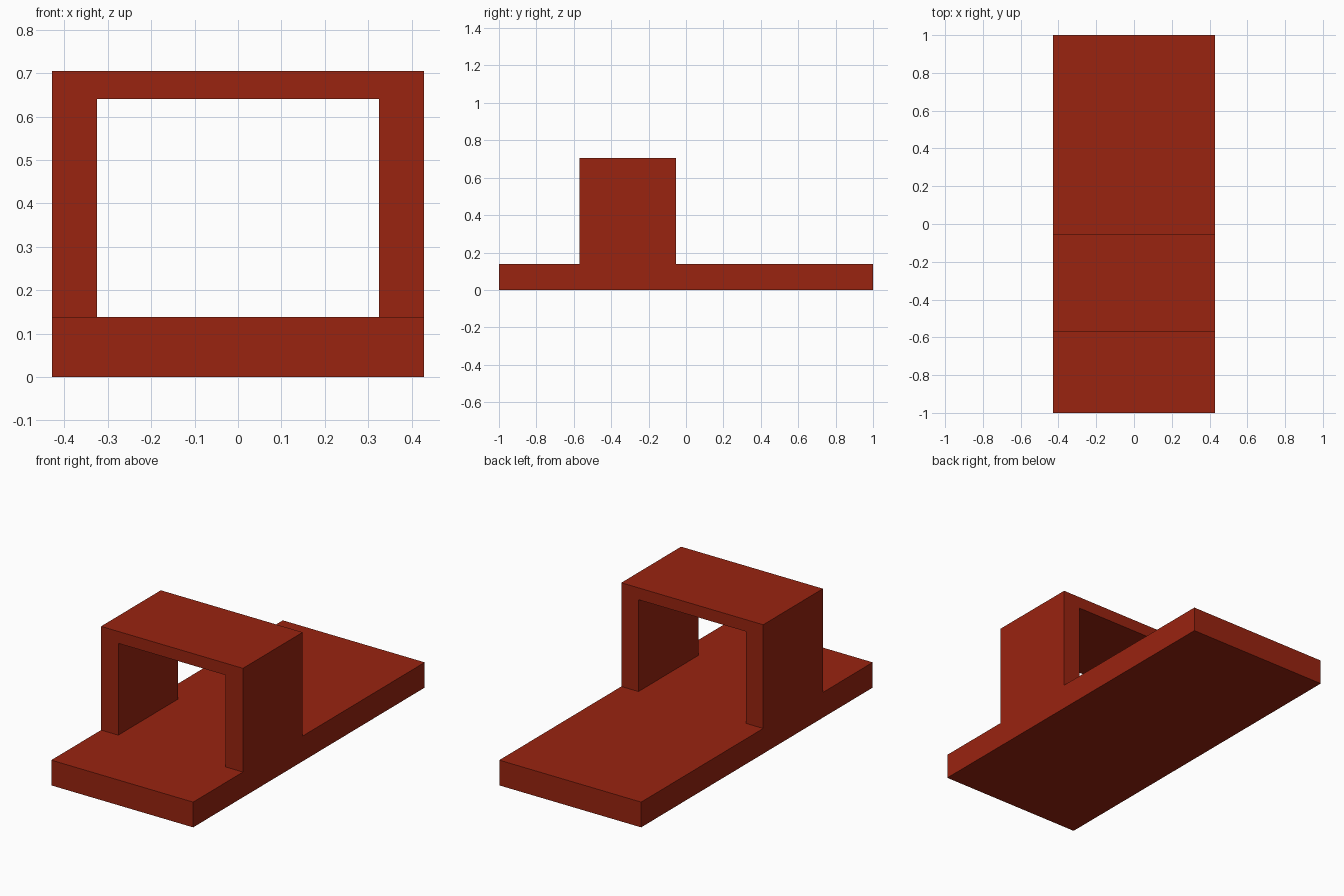
import bpy, bmesh
from mathutils import Vector

if "Cube" in bpy.data.objects:
    bpy.data.objects.remove(bpy.data.objects["Cube"])

HALF_W = 0.429      # half width of base and arch
BASE_TOP = 0.138
ARCH_TOP = 0.705
OPEN_HALF = 0.325   # half width of the opening
OPEN_TOP = 0.64

red = bpy.data.materials.new("brick red")
red.diffuse_color = (0.32, 0.017, 0.005, 1)
red.use_nodes = True
red.node_tree.nodes["Principled BSDF"].inputs["Base Color"].default_value = red.diffuse_color


def extrude_profile(name, profile, y0, y1):
    """Extrude an XZ outline from y0 to y1."""
    bm = bmesh.new()
    face = bm.faces.new([bm.verts.new((x, y0, z)) for x, z in profile])
    ext = bmesh.ops.extrude_face_region(bm, geom=[face])
    moved = [v for v in ext["geom"] if isinstance(v, bmesh.types.BMVert)]
    bmesh.ops.translate(bm, verts=moved, vec=Vector((0, y1 - y0, 0)))
    bmesh.ops.recalc_face_normals(bm, faces=bm.faces)
    mesh = bpy.data.meshes.new(name)
    bm.to_mesh(mesh)
    bm.free()
    mesh.materials.append(red)
    obj = bpy.data.objects.new(name, mesh)
    bpy.context.collection.objects.link(obj)
    return obj


# Flat base slab
extrude_profile("base_plate",
                [(-HALF_W, 0), (HALF_W, 0), (HALF_W, BASE_TOP), (-HALF_W, BASE_TOP)],
                -1, 1)

# Square arch standing on the slab: mirrored half outline
half = [(OPEN_HALF, OPEN_TOP), (OPEN_HALF, BASE_TOP),
        (HALF_W, BASE_TOP), (HALF_W, ARCH_TOP)]
extrude_profile("arch", half + [(-x, z) for x, z in reversed(half)], -0.57, -0.054)
